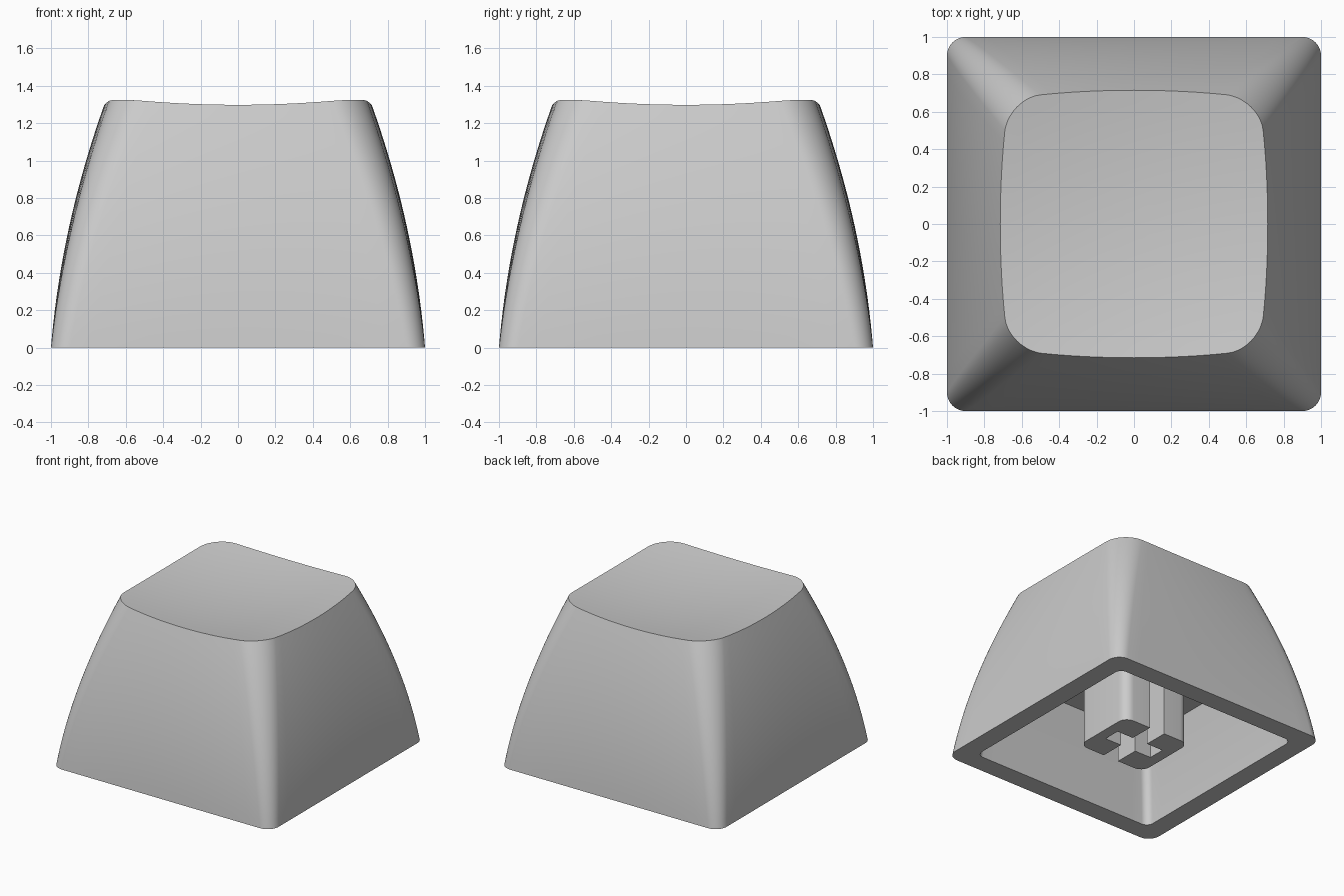
import bpy, bmesh, math

cube = bpy.data.objects.get("Cube")
if cube:
    bpy.data.objects.remove(cube, do_unlink=True)

grey = bpy.data.materials.new("light grey plastic")
grey.use_nodes = True
colour = (0.6, 0.6, 0.6, 1)
grey.diffuse_color = colour
grey.node_tree.nodes["Principled BSDF"].inputs["Base Color"].default_value = colour

HEIGHT = 1.31        # nominal height of the rim of the dished top
CEILING = 0.69       # height of the hollow
WALL = 0.16
SIDE, CORNER = 16, 10


def finish(bm, name):
    bmesh.ops.recalc_face_normals(bm, faces=bm.faces)
    mesh = bpy.data.meshes.new(name)
    bm.to_mesh(mesh)
    bm.free()
    obj = bpy.data.objects.new(name, mesh)
    bpy.context.collection.objects.link(obj)
    mesh.materials.append(grey)
    bpy.ops.object.select_all(action='DESELECT')
    obj.select_set(True)
    bpy.context.view_layer.objects.active = obj
    bpy.ops.object.shade_smooth_by_angle(angle=math.radians(35))
    return obj


def half_width(z):
    return 1 - 0.082 * z - 0.106 * z * z


def dish(x, y):
    return 1.248 + 0.097 * (x * x + y * y)


def rounded_square(w, r, bulge=0):
    """Points around a square with round corners and slightly bowed sides."""
    pts = []
    for q in range(4):
        c, s = round(math.cos(q * math.pi / 2)), round(math.sin(q * math.pi / 2))
        quarter = [(w, (w - r) * (2 * i / SIDE - 1)) for i in range(SIDE)]
        for i in range(CORNER):
            a = math.pi / 2 * i / CORNER
            quarter.append((w - r + r * math.cos(a), w - r + r * math.sin(a)))
        for x, y in quarter:
            x, y = x * (1 - bulge * (y / w) ** 2), y * (1 - bulge * (x / w) ** 2 * (abs(y) / w))
            pts.append((x * c - y * s, x * s + y * c))
    return pts


def section(z):
    t = z / HEIGHT
    return rounded_square(half_width(z), 0.1 + 0.09 * t, 0.045 * t)


def bridge(bm, a, b):
    n = len(a)
    for i in range(n):
        j = (i + 1) % n
        bm.faces.new((a[i], a[j], b[j], b[i]))


# Cap shell: outer wall, dished top, bottom rim and hollow in one skin
bm = bmesh.new()
count = 4 * (SIDE + CORNER)
top_z = [HEIGHT] * count
for _ in range(4):
    top_z = [dish(*section(z)[i]) for i, z in enumerate(top_z)]

outer = []
LEVELS = 20
for k in range(LEVELS + 1):
    ring = []
    for i in range(count):
        z = top_z[i] * k / LEVELS
        ring.append(bm.verts.new((*section(z)[i], z)))
    outer.append(ring)
for a, b in zip(outer, outer[1:]):
    bridge(bm, a, b)

previous = outer[-1]
rim = [v.co.copy() for v in previous]
for k in range(1, 10):
    f = 1 - k / 10
    ring = [bm.verts.new((p.x * f, p.y * f, dish(p.x * f, p.y * f))) for p in rim]
    bridge(bm, previous, ring)
    previous = ring
centre = bm.verts.new((0, 0, dish(0, 0)))
for i in range(count):
    bm.faces.new((previous[i], previous[(i + 1) % count], centre))

previous = outer[0]
for k in range(9):
    z = CEILING * k / 8
    ring = [bm.verts.new((x, y, z)) for x, y in rounded_square(half_width(z) - WALL, 0.06)]
    bridge(bm, previous, ring)
    previous = ring
bm.faces.new(previous)
finish(bm, "cap_shell")


# Stem: two mirrored halves around a cross-shaped socket
def stem_half(name, side):
    a, b, r, slot, end = 0.31, 0.27, 0.08, 0.07, 0.22
    pts = [(slot, -b)]
    for cy, start in ((-b + r, -90), (b - r, 0)):
        for i in range(9):
            ang = math.radians(start + 90 * i / 8)
            pts.append((a - r + r * math.cos(ang), cy + r * math.sin(ang)))
    pts += [(slot, b), (slot, slot), (end, slot), (end, -slot), (slot, -slot)]
    bm = bmesh.new()
    face = bm.faces.new([bm.verts.new((side * x, y, 0.03)) for x, y in pts])
    made = bmesh.ops.extrude_face_region(bm, geom=[face])["geom"]
    for v in made:
        if isinstance(v, bmesh.types.BMVert):
            v.co.z = CEILING + 0.02
    finish(bm, name)


stem_half("stem_left", 1)
stem_half("stem_right", -1)
